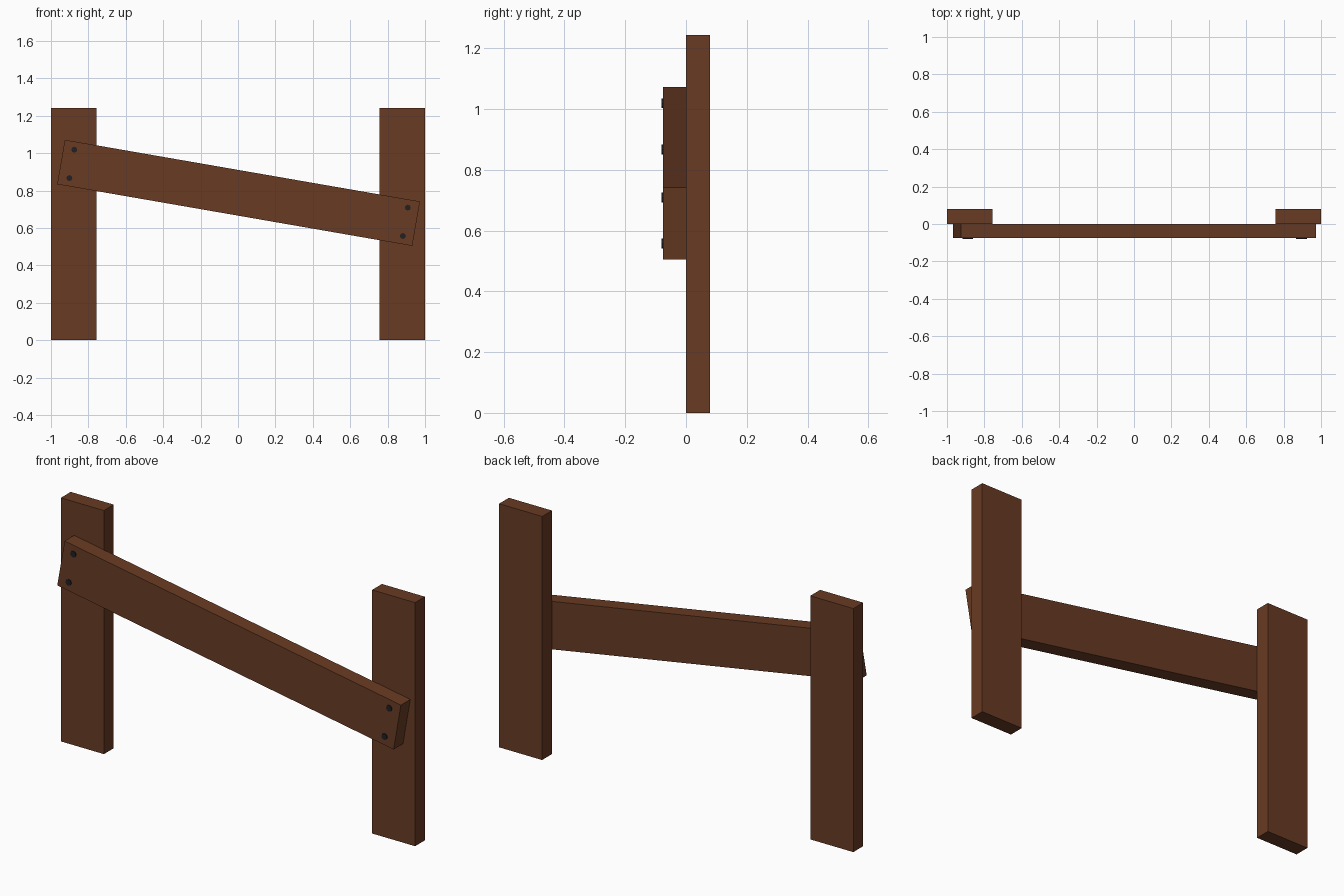
import bpy, math
from mathutils import Matrix, Vector

if "Cube" in bpy.data.objects:
    bpy.data.objects.remove(bpy.data.objects["Cube"])

def material(name, rgb):
    m = bpy.data.materials.new(name)
    m.diffuse_color = (*rgb, 1)
    m.use_nodes = True
    m.node_tree.nodes["Principled BSDF"].inputs["Base Color"].default_value = m.diffuse_color
    return m

wood = material("brown wood", (0.14, 0.044, 0.017))
iron = material("dark iron", (0.015, 0.015, 0.018))

def box(name, size, centre, tilt=0.0):
    bpy.ops.mesh.primitive_cube_add(size=1)
    ob = bpy.context.object
    ob.name = name
    ob.data.transform(Matrix.Diagonal((*size, 1)))
    ob.location = centre
    ob.rotation_euler = (0, tilt, 0)
    ob.data.materials.append(wood)
    return ob

# Two upright posts
POST_W, POST_D, POST_H = 0.243, 0.079, 1.243
for side, label in ((-1, "left"), (1, "right")):
    box(label + "_post", (POST_W, POST_D, POST_H),
        (side * (1 - POST_W / 2), POST_D / 2, POST_H / 2))

# Slanted rail across the front of the posts
TILT = math.radians(9.85)
RAIL_L, RAIL_D, RAIL_W = 1.927, 0.076, 0.241
centre = Vector((0.003, -RAIL_D / 2, 0.788))
box("slanted_rail", (RAIL_L, RAIL_D, RAIL_W), centre, TILT)

# Bolt heads, two at each end of the rail
turn = Matrix.Rotation(TILT, 3, 'Y')
for sx in (-1, 1):
    for sz in (-1, 1):
        pos = centre + turn @ Vector((sx * 0.905, -RAIL_D / 2, sz * 0.077))
        bpy.ops.mesh.primitive_cylinder_add(vertices=8, radius=0.016, depth=0.010,
                                            location=pos, rotation=(math.pi / 2, 0, 0))
        bolt = bpy.context.object
        bolt.name = "bolt_head"
        bolt.data.materials.append(iron)
